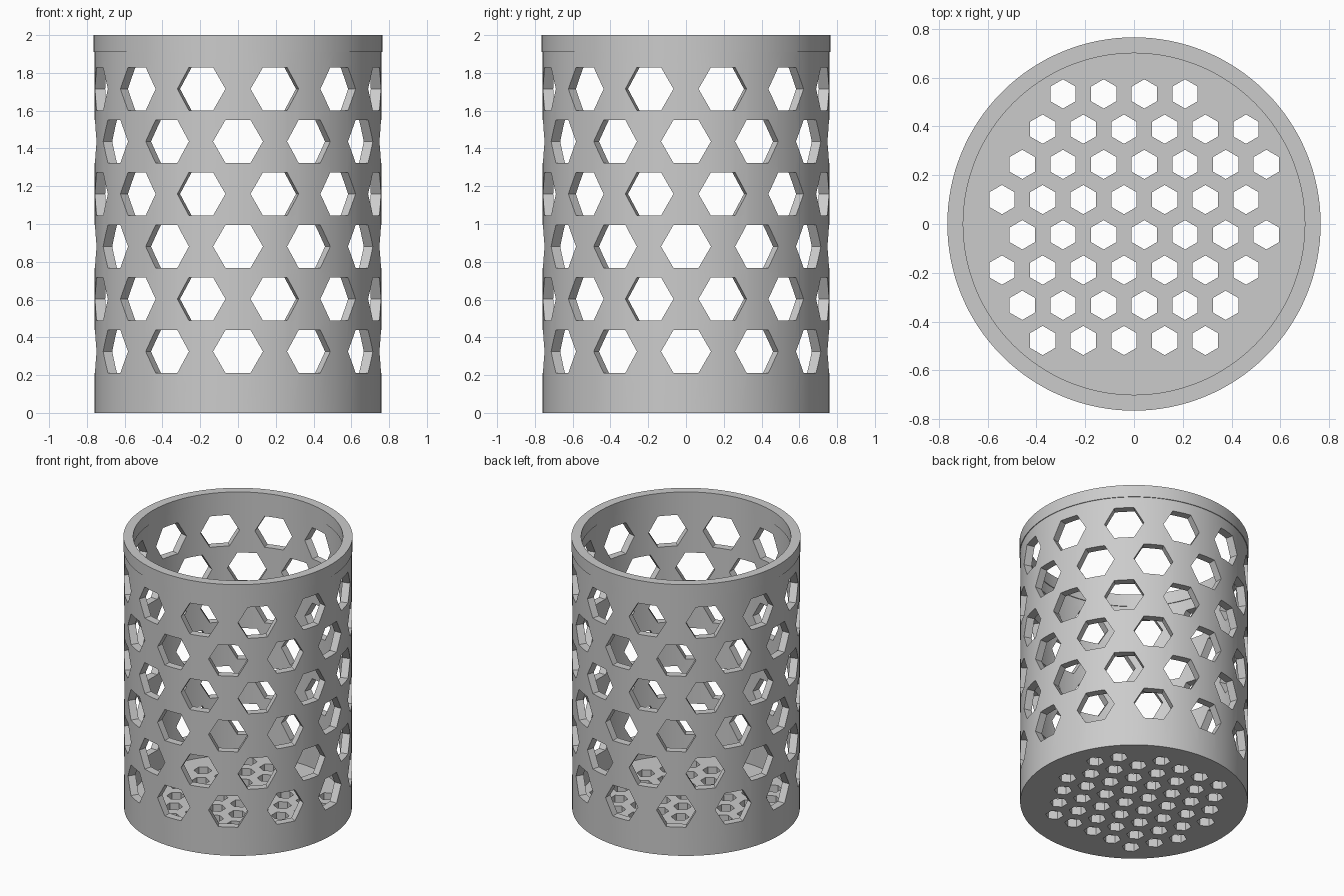
import bpy
import bmesh
from math import cos, sin, pi, hypot
from mathutils import Vector

SEGMENTS = 128
OUTER, INNER, LIP, RIM_Z, FLOOR = 0.76, 0.705, 0.005, 1.91, 0.06

cube = bpy.data.objects.get("Cube")
if cube:
    bpy.data.objects.remove(cube, do_unlink=True)


def add_object(name, bm):
    bmesh.ops.recalc_face_normals(bm, faces=bm.faces)
    mesh = bpy.data.meshes.new(name)
    bm.to_mesh(mesh)
    bm.free()
    obj = bpy.data.objects.new(name, mesh)
    bpy.context.collection.objects.link(obj)
    return obj


def hex_prism(bm, start, end, right, up, radius):
    """Hexagonal prism between two points, with a corner along 'right'."""
    rings = []
    for centre in (start, end):
        rings.append([bm.verts.new(centre + radius * (right * cos(k * pi / 3) + up * sin(k * pi / 3)))
                      for k in range(6)])
    a, b = rings
    bm.faces.new(a)
    bm.faces.new(b)
    for k in range(6):
        n = (k + 1) % 6
        bm.faces.new((a[k], a[n], b[n], b[k]))


# Basket shell: turned profile with a floor and a slightly thicker rim
profile = [(OUTER, 0), (OUTER, RIM_Z), (OUTER + LIP, RIM_Z), (OUTER + LIP, 2),
           (INNER - LIP, 2), (INNER - LIP, RIM_Z), (INNER, RIM_Z), (INNER, FLOOR)]
bm = bmesh.new()
loops = [[bm.verts.new((r * cos(2 * pi * i / SEGMENTS), r * sin(2 * pi * i / SEGMENTS), z))
          for i in range(SEGMENTS)] for r, z in profile]
for low, high in zip(loops, loops[1:]):
    for i in range(SEGMENTS):
        n = (i + 1) % SEGMENTS
        bm.faces.new((low[i], low[n], high[n], high[i]))
bm.faces.new(loops[0])
bm.faces.new(loops[-1])
basket = add_object("basket", bm)

# Wall holes: six staggered rows of twelve
bm = bmesh.new()
up = Vector((0, 0, 1))
for row in range(6):
    height = up * (0.325 + 0.278 * row)
    for k in range(12):
        angle = (k + 0.5 * (row % 2)) * pi / 6
        out = Vector((cos(angle), sin(angle), 0))
        side = Vector((-sin(angle), cos(angle), 0))
        hex_prism(bm, out * 0.6 + height, out * 0.9 + height, side, up, 0.132)

# Floor holes: staggered grid kept inside a circle
PITCH = 0.1667
for row in range(-5, 6):
    y = 0.1 + row * PITCH * sin(pi / 3)
    for col in range(-5, 6):
        x = -0.041 + (col + 0.5 * (row % 2)) * PITCH
        if hypot(x, y) < 0.62:
            hex_prism(bm, Vector((x, y, -0.05)), Vector((x, y, 0.12)),
                      Vector((0, 1, 0)), Vector((1, 0, 0)), 0.06)
cutter = add_object("hole_cutter", bm)
cutter.hide_render = True

# Cut the holes
cut = basket.modifiers.new("holes", "BOOLEAN")
cut.operation = "DIFFERENCE"
cut.solver = "EXACT"
cut.object = cutter
bpy.ops.object.select_all(action="DESELECT")
basket.select_set(True)
bpy.context.view_layer.objects.active = basket
bpy.ops.object.modifier_apply(modifier=cut.name)
bpy.data.objects.remove(cutter, do_unlink=True)
bpy.ops.object.shade_smooth_by_angle(angle=pi / 6)

# Plain grey material
grey = bpy.data.materials.new("light grey")
grey.use_nodes = True
colour = (0.6, 0.6, 0.6, 1)
grey.diffuse_color = colour
grey.node_tree.nodes["Principled BSDF"].inputs["Base Color"].default_value = colour
basket.data.materials.clear()
basket.data.materials.append(grey)
